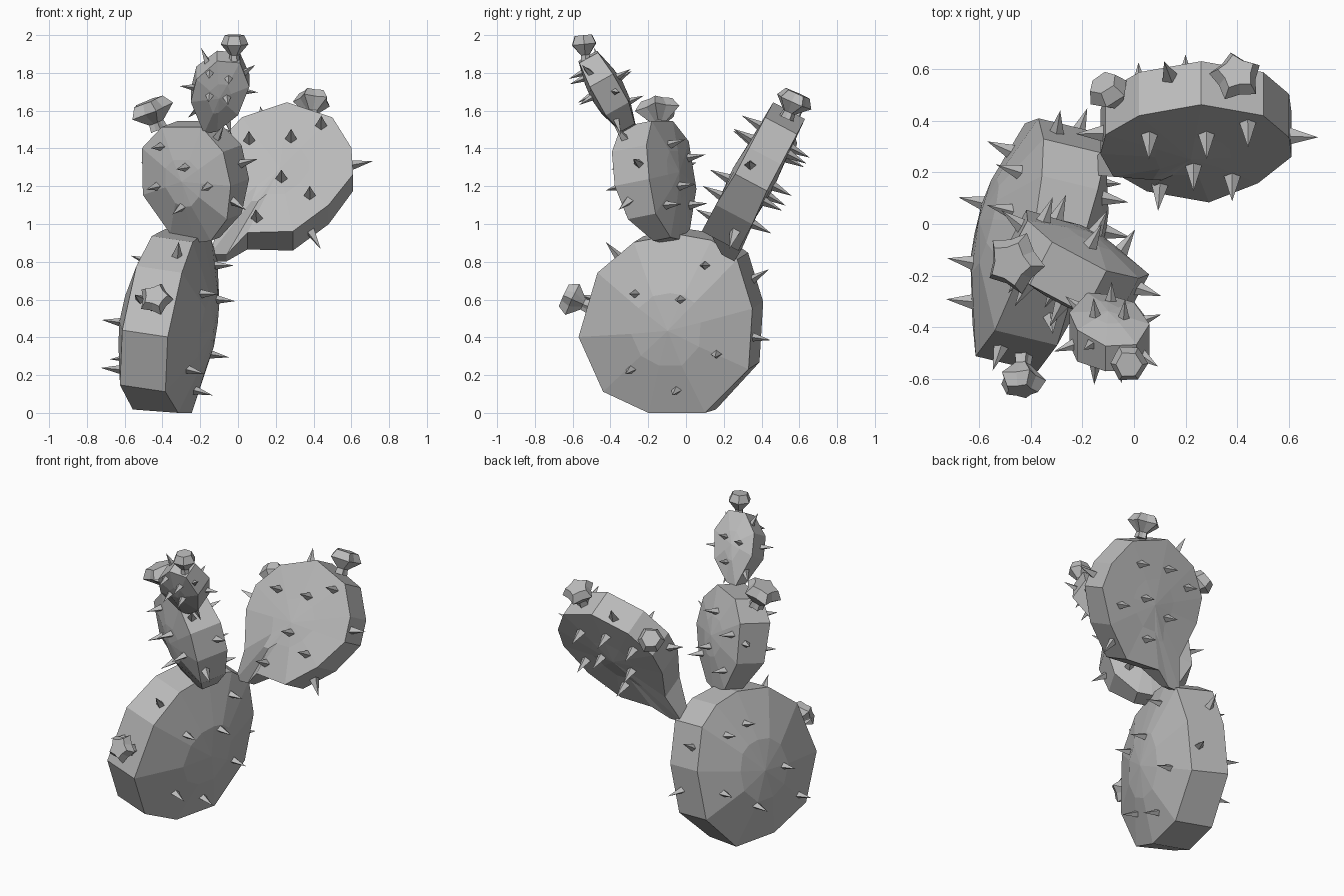
import bpy, bmesh, math
from mathutils import Vector
from mathutils.bvhtree import BVHTree

if "Cube" in bpy.data.objects:
    bpy.data.objects.remove(bpy.data.objects["Cube"])

grey = bpy.data.materials.new("matte grey")
grey.use_nodes = True
grey.diffuse_color = (0.5, 0.5, 0.5, 1)
grey.node_tree.nodes["Principled BSDF"].inputs["Base Color"].default_value = (0.5, 0.5, 0.5, 1)


def finish(bm, name):
    bmesh.ops.recalc_face_normals(bm, faces=bm.faces)
    mesh = bpy.data.meshes.new(name)
    bm.to_mesh(mesh)
    bm.free()
    mesh.materials.append(grey)
    obj = bpy.data.objects.new(name, mesh)
    bpy.context.collection.objects.link(obj)
    return obj


def loft(bm, rings):
    """Bridge successive vertex rings with quads."""
    for low, high in zip(rings, rings[1:]):
        for i in range(len(low)):
            j = (i + 1) % len(low)
            bm.faces.new((low[i], low[j], high[j], high[i]))


def thorn(bm, base, direction, length):
    """Four-sided pointed spine, sunk slightly into the pad."""
    turn = direction.to_track_quat('Z', 'Y')
    width = length * 0.34
    ring = [bm.verts.new(base - direction * 0.02 + turn @ Vector((x * width, y * width, 0)))
            for x, y in ((1, 0), (0, 0.8), (-1, 0), (0, -0.8))]
    tip = bm.verts.new(base + direction * length)
    for i in range(4):
        bm.faces.new((ring[i], ring[(i + 1) % 4], tip))
    bm.faces.new(ring[::-1])


def pad(name, axis, outline, centre, slope, rim, bulge, near, far, edges, length):
    """Faceted disc on a slanted plane, domed both sides, with spines.
    Outline points are (a, b) plus optional rim thickness factor and depth shift."""
    def at(a, b, depth):
        return Vector((depth, a, b) if axis == 'X' else (a, depth, b))

    def plane(a, b, factor=1, shift=0):
        return at(a, b, centre[2] + slope[0] * (a - centre[0]) + slope[1] * (b - centre[1]) + shift)

    normal = at(-slope[0], -slope[1], 1).normalized()
    mid = plane(centre[0], centre[1])
    bm = bmesh.new()
    rings = []
    for side in (-1, 1):
        outer, inner = [], []
        for spot in outline:
            factor = spot[2] if len(spot) > 2 else 1
            p = plane(*spot) + normal * rim * side * factor
            p.z = max(p.z, 0)
            outer.append(bm.verts.new(p))
            inner.append(bm.verts.new(mid.lerp(plane(*spot[:2]), 0.4) + normal * bulge * 0.9 * side))
        loft(bm, [outer, inner])
        rings.append(outer)
        hub = bm.verts.new(mid + normal * bulge * side)
        for i in range(len(inner)):
            bm.faces.new((inner[i - 1], inner[i], hub))
    loft(bm, rings)
    bmesh.ops.recalc_face_normals(bm, faces=bm.faces)
    tree = BVHTree.FromBMesh(bm)
    finish(bm, name)

    # spines on both faces and around the rim
    bm = bmesh.new()
    for side, spots in ((1, far), (-1, near)):
        for a, b in spots:
            hit, facing, _, _ = tree.ray_cast(at(a, b, 3 * side), at(0, 0, -side))
            if hit:
                thorn(bm, hit, (facing + normal * side).normalized(), length)
    for k, i in enumerate(edges):
        p = (plane(*outline[i]) + plane(*outline[(i + 1) % len(outline)])) / 2
        p += normal * rim * 0.5 * (-1) ** k
        thorn(bm, p, (p - mid).normalized(), length)
    finish(bm, name + "_spines")


def flower(name, base, direction, radius, height, points=5, notch=0.72):
    """Flared cup with a star rim and a smaller closed top."""
    bm = bmesh.new()
    turn = Vector(direction).to_track_quat('Z', 'Y')
    rings = []
    for r, h in ((0.4, 0), (0.35, 0.25), (1, 0.66), (0.7, 1)):
        ring = []
        for i in range(points * 2):
            ang = math.pi * i / points
            s = radius * r * (notch if i % 2 else 1)
            ring.append(bm.verts.new(Vector(base) + turn @ Vector(
                (s * math.cos(ang), s * math.sin(ang), h * height))))
        rings.append(ring)
    loft(bm, rings)
    bm.faces.new(rings[0][::-1])
    bm.faces.new(rings[-1])
    finish(bm, name)


# large base pad, standing on the ground
pad("base_pad", 'X',
    [(-.17, 0, 1, .03), (.13, 0, 1, .03), (.36, .25), (.38, .57), (.3, .83), (.16, .93, .9),
     (-.02, .96, .8), (-.25, .92, .9), (-.44, .76), (-.54, .42), (-.41, .13)],
    (-.04, .47, -.365), (.24, .15), .125, .245,
    [(.2, .77), (.05, .8), (-.15, .48), (.28, .42), (.08, .29), (-.3, .23)],
    [(-.27, .63), (-.03, .6), (.1, .78), (.16, .31), (-.29, .23), (-.05, .12)],
    [2, 3, 7, 8], .1)

# middle pad on top of the base
pad("middle_pad", 'Y',
    [(-.2, .91, .5, .03), (-.33, .96, .6, .02), (-.46, 1.17, .9), (-.46, 1.42), (-.36, 1.53, .9),
     (-.15, 1.53, .9), (-.03, 1.4), (.01, 1.22), (-.02, 1.04, .8), (-.12, .92, .5, .03)],
    (-.23, 1.25, -.165), (-.53, -.2), .105, .15,
    [(-.41, 1.41), (-.28, 1.3), (-.43, 1.2), (-.3, 1.09), (-.16, 1.2)],
    [(-.17, 1.42), (-.15, 1.2), (-.3, 1.1), (-.35, 1.35), (-.05, 1.1)],
    [2, 5, 6, 7], .1)

# wide pad leaning back to the side, narrowing to a neck
pad("wide_pad", 'Y',
    [(-.15, .82, .4, .09), (-.06, .82, .4, .09), (.05, .91, 1, .03), (.29, .91, 1.15),
     (.48, 1.05, 1.15), (.61, 1.22), (.6, 1.36), (.5, 1.52), (.26, 1.6), (.02, 1.52),
     (-.11, 1.38), (-.13, 1.24), (-.08, 1.02, .9, .02)],
    (.22, 1.24, .355), (0, .53), .095, .12,
    [(.06, 1.44), (.28, 1.45), (.23, 1.24), (.1, 1.03), (.38, 1.15), (.44, 1.52)],
    [(.02, 1.35), (.2, 1.4), (.4, 1.37), (.1, 1.15), (.3, 1.2), (.45, 1.12), (.2, 1)],
    [3, 5, 8, 10], .11)

# small pad at the top, leaning forward
pad("small_pad", 'Y',
    [(-.18, 1.5, .6), (-.25, 1.68), (-.22, 1.8), (-.11, 1.89, .8), (.01, 1.88, .8),
     (.06, 1.76), (0, 1.61), (-.11, 1.51, .6)],
    (-.1, 1.71, -.42), (0, -.56), .07, .095,
    [(-.05, 1.77), (-.15, 1.8), (-.06, 1.67), (-.15, 1.68)],
    [(-.04, 1.78), (-.15, 1.77), (-.09, 1.65)],
    [0, 1, 2, 4, 5, 6], .08)

# flowers and buds
flower("base_flower", (-.43, -.51, .56), (-.05, -.87, .4), .095, .15)
flower("middle_flower", (-.42, -.14, 1.5), (-.38, -.08, .94), .125, .16)
flower("wide_flower", (.39, .53, 1.56), (.05, .4, .9), .105, .145)
flower("wide_bud", (-.05, .44, 1.37), (-.4, .6, .55), .085, .16, 3, .95)
flower("top_bud", (-.02, -.53, 1.86), (0, -.1, 1), .075, .14, 3, .95)
